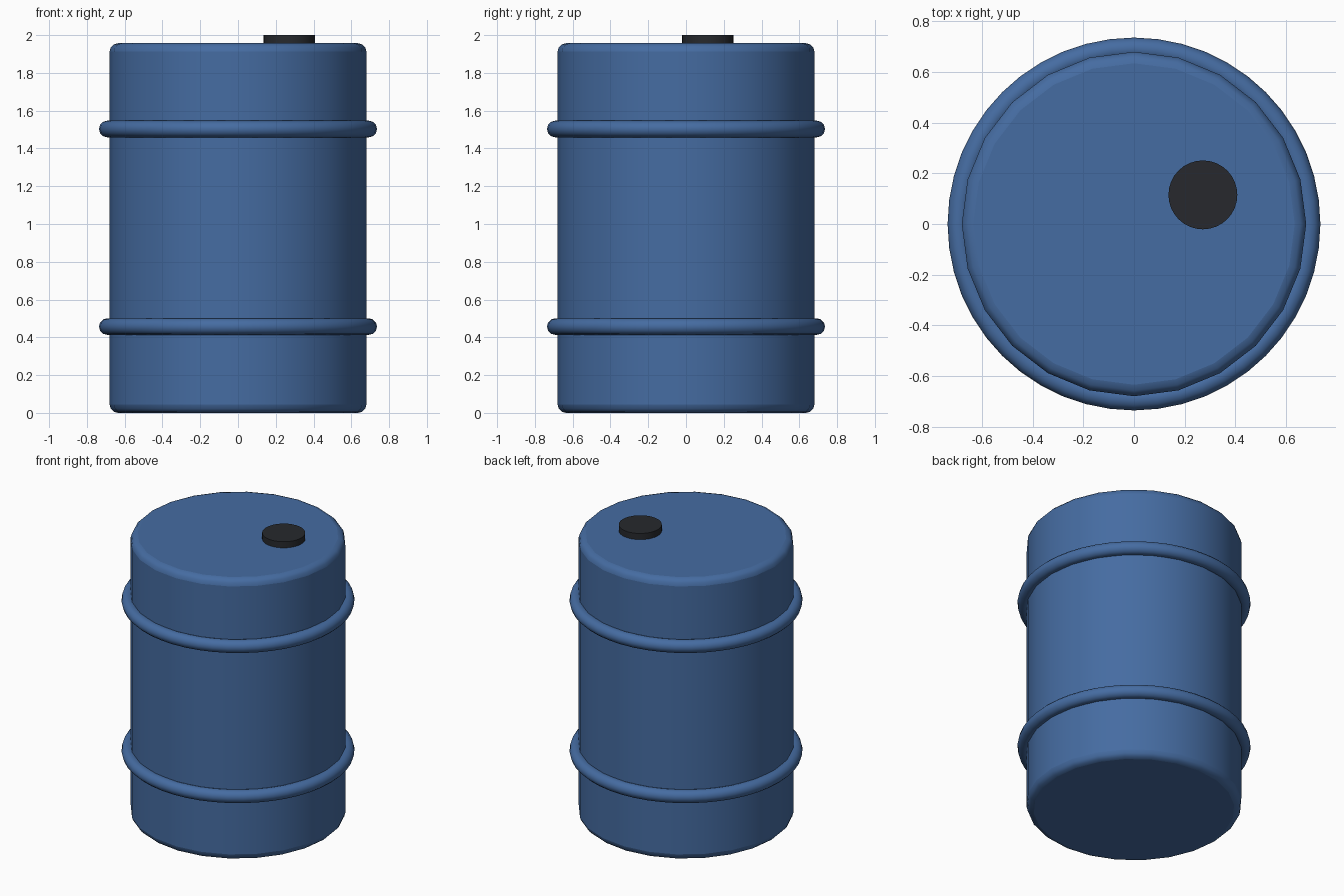
import bpy, math

if "Cube" in bpy.data.objects:
    bpy.data.objects.remove(bpy.data.objects["Cube"])

def material(name, color):
    m = bpy.data.materials.new(name)
    m.diffuse_color = color
    m.use_nodes = True
    m.node_tree.nodes["Principled BSDF"].inputs["Base Color"].default_value = m.diffuse_color
    return m

blue = material("blue_paint", (0.06, 0.15, 0.36, 1))
black = material("black_plastic", (0.02, 0.022, 0.026, 1))

def finish(name, mat):
    ob = bpy.context.object
    ob.name = name
    ob.data.materials.append(mat)
    return ob

def cylinder(name, radius, bottom, top, mat, sides, x=0, y=0):
    bpy.ops.mesh.primitive_cylinder_add(vertices=sides, radius=radius, depth=top - bottom,
                                        location=(x, y, (top + bottom) / 2))
    return finish(name, mat)

# Drum body with rounded rims
body = cylinder("drum_body", 0.68, 0, 1.957, blue, 24)
bpy.ops.object.shade_smooth_by_angle(angle=math.radians(40))
bevel = body.modifiers.new("rounded_rims", 'BEVEL')
bevel.width = 0.045
bevel.segments = 3
bevel.limit_method = 'ANGLE'
bevel.angle_limit = math.radians(40)
bpy.ops.object.modifier_apply(modifier=bevel.name)
bpy.ops.object.shade_smooth_by_angle(angle=math.radians(40))

# Two rolling hoops
for name, z in (("lower_hoop", 0.457), ("upper_hoop", 1.503)):
    bpy.ops.mesh.primitive_torus_add(major_radius=0.692, minor_radius=0.044, major_segments=48,
                                     minor_segments=12, location=(0, 0, z))
    finish(name, blue)
    bpy.ops.object.shade_smooth()

# Off-centre filler cap, sunk slightly into the lid
cylinder("filler_cap", 0.136, 1.93, 2.0, black, 32, 0.272, 0.115)
bpy.ops.object.shade_smooth_by_angle(angle=math.radians(40))
